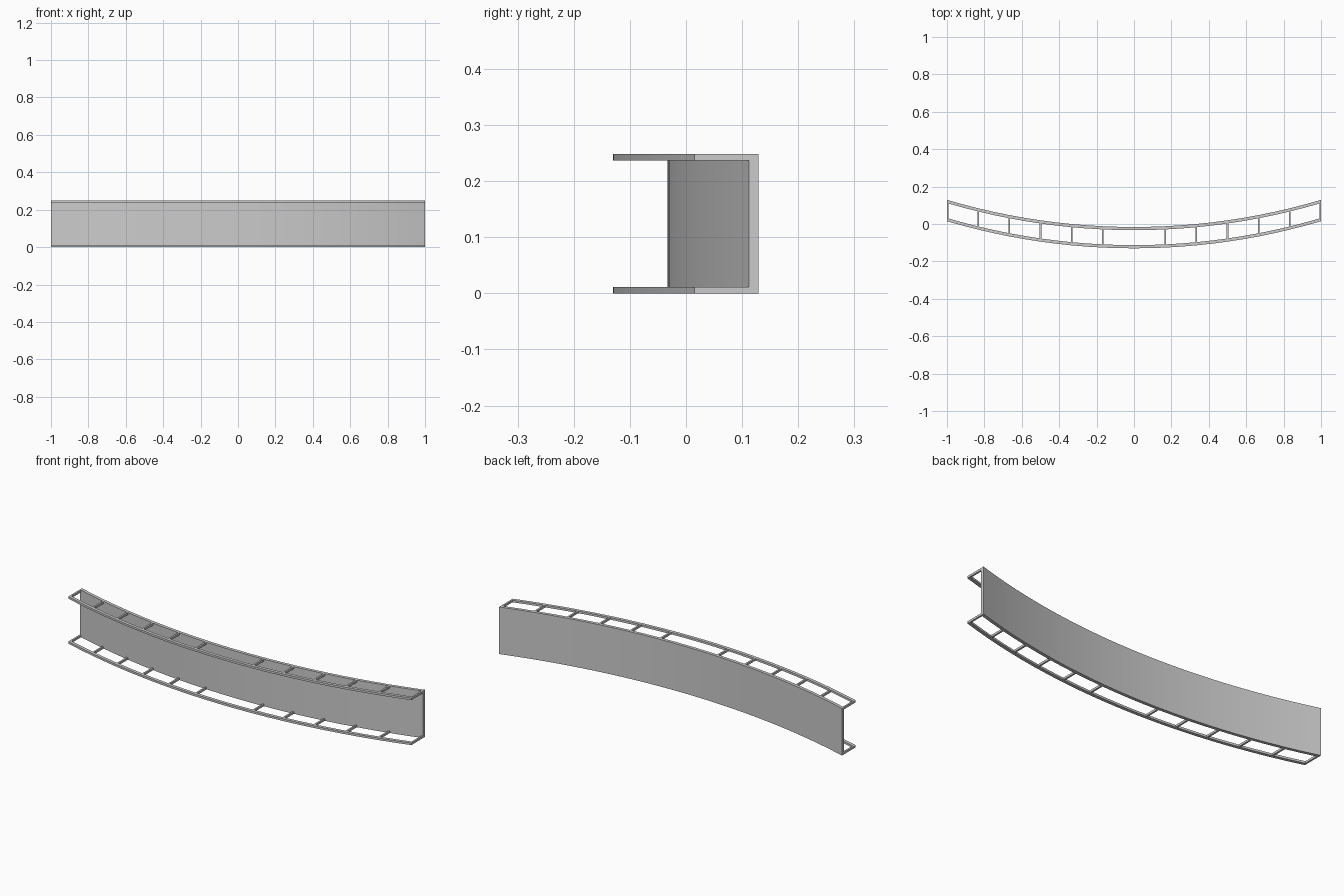
import bpy, bmesh, math

if "Cube" in bpy.data.objects:
    bpy.data.objects.remove(bpy.data.objects["Cube"])

SEG = 24          # segments along the sweep
SAG = 0.145       # depth of the bow
H = 0.248         # total height
T = 0.011         # flange thickness
W = 0.017         # rail width
BACK = -0.033     # inner face of the web at mid length
FRONT = -0.130    # outer face of the front rail at mid length
R = (1 + SAG * SAG) / (2 * SAG)


def bow(x):
    return R - math.sqrt(R * R - x * x)


def finish(bm, name):
    bmesh.ops.recalc_face_normals(bm, faces=bm.faces)
    me = bpy.data.meshes.new(name)
    bm.to_mesh(me)
    bm.free()
    ob = bpy.data.objects.new(name, me)
    bpy.context.collection.objects.link(ob)
    bpy.ops.object.select_all(action='DESELECT')
    ob.select_set(True)
    bpy.context.view_layer.objects.active = ob
    bpy.ops.object.shade_smooth_by_angle(angle=math.radians(30))
    return ob


# Bowed strip with a rectangular section, ends cut square to x
def strip(name, y0, z0, z1, x0=-1.0, x1=1.0, depth=W, seg=SEG):
    bm = bmesh.new()
    rings = []
    for i in range(seg + 1):
        x = x0 + (x1 - x0) * i / seg
        y = y0 + bow(x)
        rings.append([bm.verts.new((x, y + dy, z))
                      for dy, z in ((0, z0), (depth, z0), (depth, z1), (0, z1))])
    for a, b in zip(rings, rings[1:]):
        for k in range(4):
            n = (k + 1) % 4
            bm.faces.new((a[k], a[n], b[n], b[k]))
    bm.faces.new(rings[0])
    bm.faces.new(rings[-1])
    return finish(bm, name)


# Full-height curved web at the back
strip("web", BACK, 0, H)

# Front rails and cross rungs of the two flanges
for level, z in (("bottom", 0), ("top", H - T)):
    strip(level + "_front_rail", FRONT, z, z + T)
    for i in range(-6, 7):
        if i == 0:
            continue
        w = 0.009
        c = i / 6
        if abs(i) == 6:
            c -= math.copysign(w / 2, i)
        strip(f"{level}_rung_{i + 6}", FRONT + W - 0.003, z, z + T,
              c - w / 2, c + w / 2, BACK - FRONT - W + 0.006, 1)
